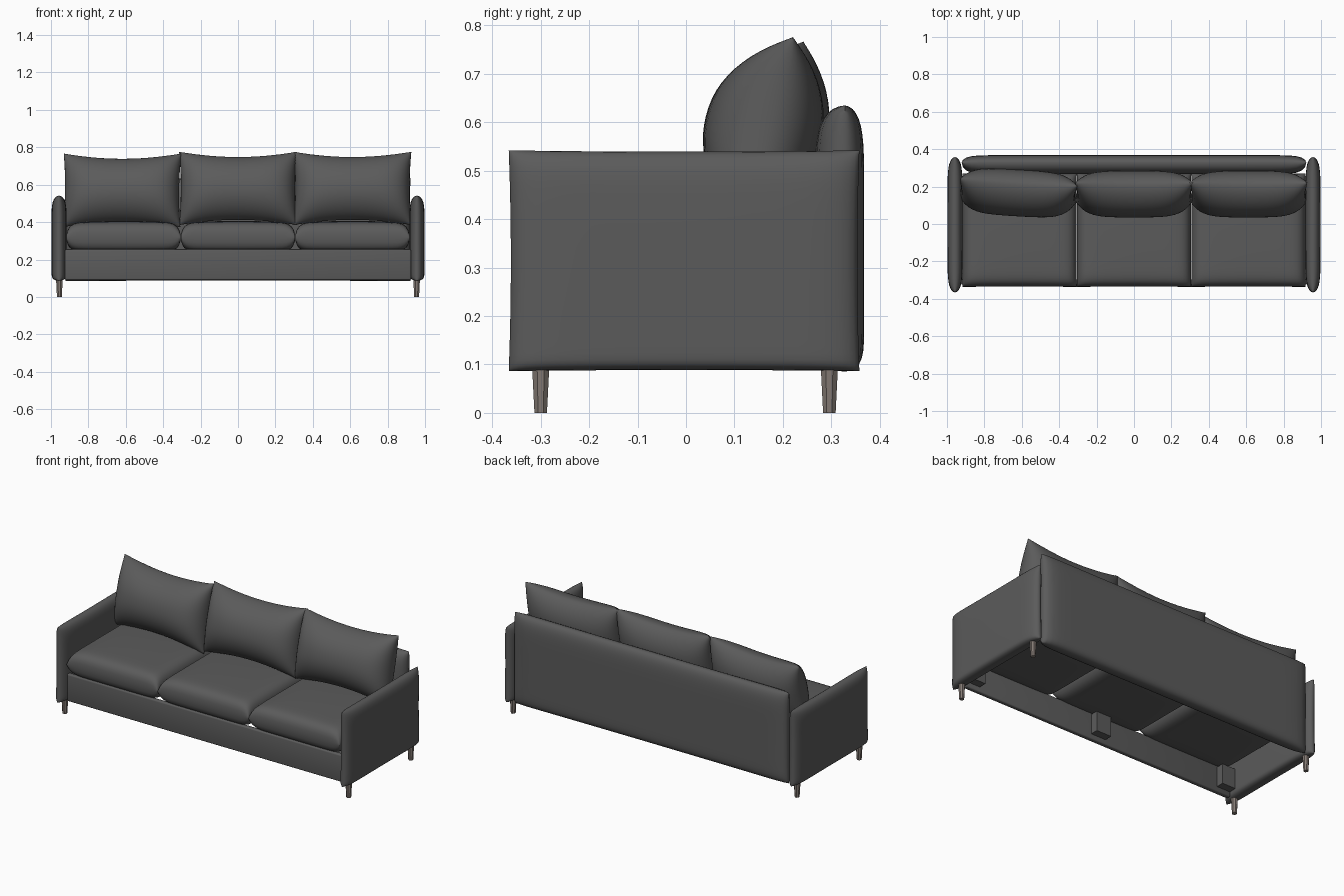
import bpy, bmesh, math
from mathutils import Matrix, Vector

if "Cube" in bpy.data.objects:
    bpy.data.objects.remove(bpy.data.objects["Cube"])


def material(name, rgb):
    m = bpy.data.materials.new(name)
    m.diffuse_color = (*rgb, 1)
    m.use_nodes = True
    m.node_tree.nodes["Principled BSDF"].inputs["Base Color"].default_value = m.diffuse_color
    return m


FABRIC = material("charcoal fabric", (0.105, 0.105, 0.105))
WOOD = material("grey brown wood", (0.23, 0.195, 0.175))


def finish(bm, name, mat, smooth=40):
    bmesh.ops.recalc_face_normals(bm, faces=bm.faces)
    me = bpy.data.meshes.new(name)
    bm.to_mesh(me)
    bm.free()
    me.materials.append(mat)
    ob = bpy.data.objects.new(name, me)
    bpy.context.collection.objects.link(ob)
    bpy.ops.object.select_all(action='DESELECT')
    ob.select_set(True)
    bpy.context.view_layer.objects.active = ob
    if smooth:
        bpy.ops.object.shade_smooth_by_angle(angle=math.radians(smooth))
    return ob


# stuffed panel: two bulged sheets joined along a seam
# U, V = in-plane axes, a, b = half sizes, c = bulge on each side of the seam
def pillow(name, centre, U, V, a, b, c, pu, pv, pinch=(0, 0), crown=0, power=0.5,
           pv_low=None, n=28):
    U, V, C = Vector(U), Vector(V), Vector(centre)
    N = U.cross(V)
    bm = bmesh.new()
    for side, depth in ((1, c[0]), (-1, c[1])):
        grid = []
        for i in range(n + 1):
            u = math.sin(math.pi * (i / n - 0.5))
            row = []
            for j in range(n + 1):
                v = math.sin(math.pi * (j / n - 0.5))
                p = pv_low if pv_low and v < 0 else pv
                f = max(0, 1 - abs(u) ** pu) ** 0.5 * max(0, 1 - abs(v) ** p) ** power
                f *= 1 + crown * (1 - u * u) * (1 - v * v)
                x = a * u * (1 - pinch[0] * (1 - v * v))
                y = b * v * (1 - pinch[1] * (1 - u * u))
                row.append(bm.verts.new(C + U * x + V * y + N * (side * depth * f)))
            grid.append(row)
        for i in range(n):
            for j in range(n):
                bm.faces.new((grid[i][j], grid[i + 1][j], grid[i + 1][j + 1], grid[i][j + 1]))
    bmesh.ops.remove_doubles(bm, verts=bm.verts, dist=0.0001)
    return finish(bm, name, FABRIC, 60)


def box(name, lo, hi, mat, bevel=0.0):
    bm = bmesh.new()
    bmesh.ops.create_cube(bm, size=1)
    lo, hi = Vector(lo), Vector(hi)
    for v in bm.verts:
        v.co = (lo + hi) / 2 + Vector(v.co[k] * (hi[k] - lo[k]) for k in range(3))
    if bevel:
        bmesh.ops.bevel(bm, geom=bm.edges[:], offset=bevel, segments=3, profile=0.5,
                        affect='EDGES')
    return finish(bm, name, mat)


# arms and legs
for s, label in ((-1, "left"), (1, "right")):
    pillow(label + "_arm", (s * 0.957, -0.004, 0.314), (0, 1, 0), (0, 0, 1),
           0.362, 0.228, (0.039, 0.039), 9, 8, (0.012, 0.012), 0.06, pv_low=30)
    for y, end in ((-0.3, "front"), (0.296, "back")):
        bm = bmesh.new()
        bmesh.ops.create_cone(bm, cap_ends=True, segments=8, radius1=0.014, radius2=0.02,
                              depth=0.11,
                              matrix=Matrix.Translation((s * 0.955, y, 0.055))
                              @ Matrix.Rotation(math.pi / 8, 4, 'Z'))
        finish(bm, f"{label}_{end}_leg", WOOD, 0)

# back panel, thicker towards the seat
pillow("back_panel", (0, 0.328, 0.36), (1, 0, 0), (0, 0, 1),
       0.922, 0.275, (0.062, 0.04), 24, 7, (0.004, 0.01), 0, pv_low=14)

# front rail with braces behind it
box("front_rail", (-0.925, -0.325, 0.09), (0.925, -0.297, 0.255), FABRIC, 0.008)
for x, label in ((0, "middle"), (-0.88, "left"), (0.88, "right")):
    box(label + "_brace", (x - 0.05, -0.3, 0.12), (x + 0.05, -0.25, 0.24), FABRIC)

# seat cushions
for x, label in ((-0.612, "left"), (0, "middle"), (0.612, "right")):
    pillow(label + "_seat_cushion", (x, -0.033, 0.318), (1, 0, 0), (0, 1, 0),
           0.306, 0.303, (0.08, 0.077), 12, 12, (0.004, 0.004), 0.1, 0.4)

# back cushions: lean, yaw and centre; the left one sits slightly turned
for label, x, y, z, lean, yaw in (("left", -0.62, 0.178, 0.57, 13, -3.5),
                                  ("middle", 0, 0.172, 0.58, 14, 0),
                                  ("right", 0.612, 0.172, 0.58, 14, 0)):
    R = (Matrix.Rotation(math.radians(yaw), 3, 'Z')
         @ Matrix.Rotation(math.radians(-lean), 3, 'X'))
    pillow(label + "_back_cushion", (x, y, z), R @ Vector((1, 0, 0)), R @ Vector((0, 0, 1)),
           0.315, 0.202, (0.125, 0.1), 5, 2.2, (0.03, 0.15), 0.08, 0.58)
